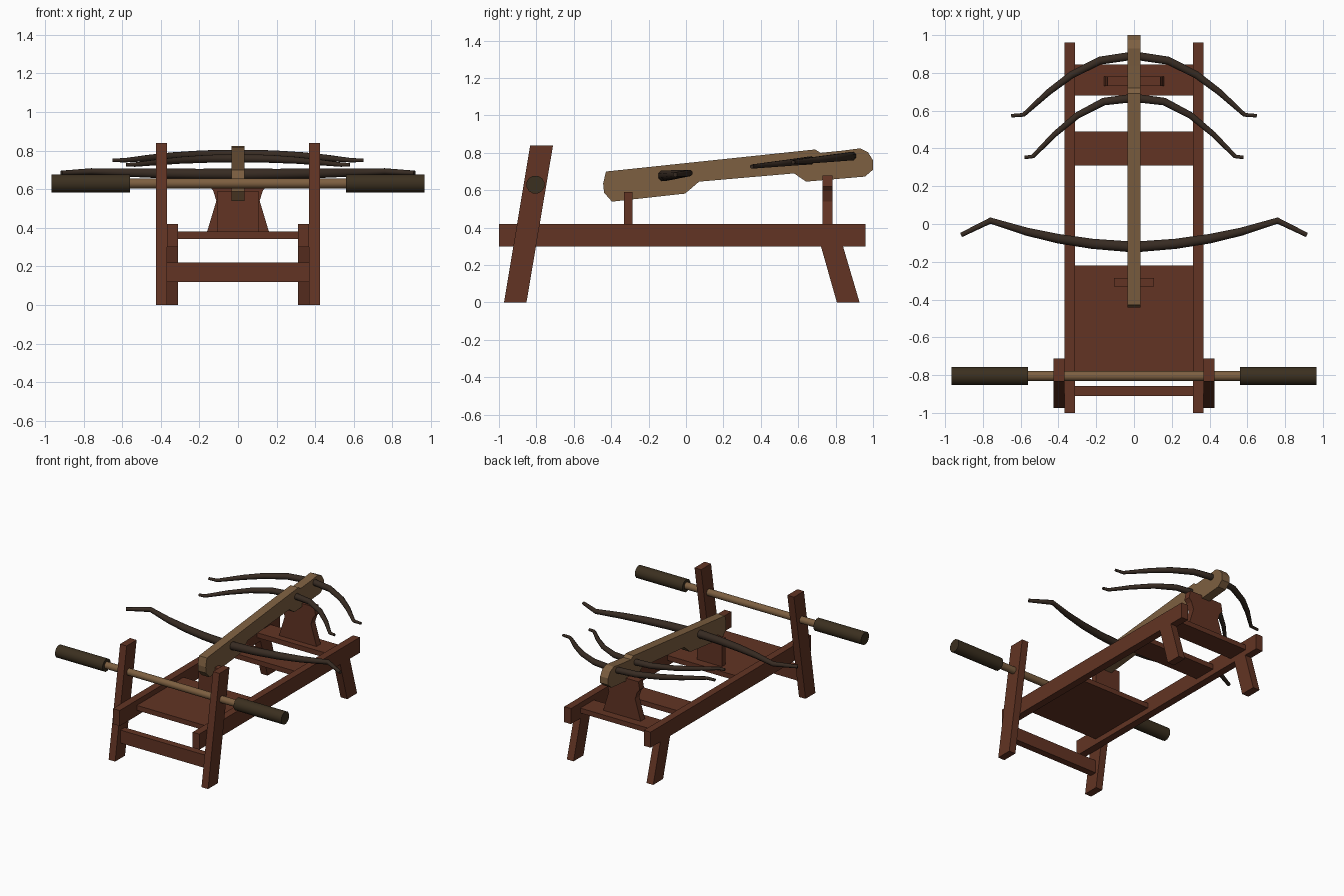
import bpy, bmesh, math
from mathutils import Vector

if "Cube" in bpy.data.objects:
    bpy.data.objects.remove(bpy.data.objects["Cube"])


def material(name, rgb):
    m = bpy.data.materials.new(name)
    m.diffuse_color = (*rgb, 1)
    m.use_nodes = True
    m.node_tree.nodes["Principled BSDF"].inputs["Base Color"].default_value = m.diffuse_color
    return m


FRAME = material("red brown wood", (0.122, 0.034, 0.017))
STOCK = material("pale wood", (0.205, 0.115, 0.052))
BOW = material("dark bow wood", (0.038, 0.024, 0.016))
GRIP = material("dark grip", (0.044, 0.029, 0.014))


def finish(name, bm, mat, smooth=False):
    bmesh.ops.recalc_face_normals(bm, faces=bm.faces)
    me = bpy.data.meshes.new(name)
    bm.to_mesh(me)
    bm.free()
    me.materials.append(mat)
    ob = bpy.data.objects.new(name, me)
    bpy.context.collection.objects.link(ob)
    if smooth:
        bpy.context.view_layer.objects.active = ob
        ob.select_set(True)
        bpy.ops.object.shade_smooth_by_angle(angle=math.radians(50))
        ob.select_set(False)
    return ob


def prism(name, pts, lo, hi, axis, mat):
    """Extrude a 2D outline along x (outline is y,z) or y (outline is x,z)."""
    bm = bmesh.new()

    def place(p, d):
        return (d, p[0], p[1]) if axis == 'x' else (p[0], d, p[1])
    a = [bm.verts.new(place(p, lo)) for p in pts]
    b = [bm.verts.new(place(p, hi)) for p in pts]
    bm.faces.new(a)
    bm.faces.new(b[::-1])
    for i in range(len(pts)):
        j = (i + 1) % len(pts)
        bm.faces.new((a[i], a[j], b[j], b[i]))
    return finish(name, bm, mat)


def box(name, x, y, z, mat):
    return prism(name, [(y[0], z[0]), (y[1], z[0]), (y[1], z[1]), (y[0], z[1])],
                 x[0], x[1], 'x', mat)


def sweep(name, path, radii, mat, sides=8):
    """Round tube through points, one radius per point."""
    bm = bmesh.new()
    pts = [Vector(p) for p in path]
    rings = []
    for i, p in enumerate(pts):
        t = (pts[min(i + 1, len(pts) - 1)] - pts[max(i - 1, 0)]).normalized()
        side = t.cross(Vector((0, 0, 1))).normalized()
        up = side.cross(t)
        rings.append([bm.verts.new(p + radii[i] * (math.cos(a) * side + math.sin(a) * up))
                      for a in (2 * math.pi * (k + 0.5) / sides for k in range(sides))])
    for r, s in zip(rings, rings[1:]):
        for k in range(sides):
            n = (k + 1) % sides
            bm.faces.new((r[k], r[n], s[n], s[k]))
    bm.faces.new(rings[0])
    bm.faces.new(rings[-1][::-1])
    return finish(name, bm, mat, True)


# Side rails, slanted front posts and splayed back legs
for s, side in ((1, "right"), (-1, "left")):
    inner = (0.312 * s, 0.369 * s)
    box("rail_" + side, inner, (-1.0, 0.96), (0.30, 0.42), FRAME)
    prism("front_post_" + side, [(-0.973, 0), (-0.853, 0), (-0.711, 0.84), (-0.833, 0.84)],
          0.369 * s, 0.425 * s, 'x', FRAME)
    prism("back_leg_" + side, [(0.807, 0), (0.928, 0), (0.838, 0.305), (0.72, 0.305)],
          *inner, 'x', FRAME)
    # Grips on the winding bar
    sweep("grip_" + side, [(0.56 * s, -0.805, 0.63), (0.967 * s, -0.805, 0.63)],
          [0.049, 0.049], GRIP, 12)

# Cross pieces between the rails
box("front_crossbar", (-0.37, 0.37), (-0.91, -0.857), (0.12, 0.22), FRAME)
for name, y in (("deck", (-0.79, -0.22)), ("middle_plank", (0.31, 0.49)),
                ("back_plank", (0.68, 0.845))):
    box(name, (-0.315, 0.315), y, (0.342, 0.38), FRAME)

# Winding bar
sweep("winding_bar", [(-0.57, -0.805, 0.63), (0.57, -0.805, 0.63)], [0.027, 0.027], STOCK, 12)

# Stands holding the stock
box("front_stand", (-0.107, 0.107), (-0.332, -0.286), (0.37, 0.59), FRAME)
half = [(0.163, 0.37), (0.112, 0.54), (0.13, 0.595), (0.152, 0.62), (0.14, 0.68)]
prism("back_stand", half + [(-x, z) for x, z in half[::-1]], 0.73, 0.782, 'y', FRAME)

# Long stock, side profile in y and z
prism("stock", [(-0.443, 0.635), (-0.428, 0.70), (0.69, 0.818), (0.72, 0.80), (0.84, 0.812),
                (0.93, 0.824), (0.973, 0.803), (1.0, 0.76), (1.0, 0.71), (0.957, 0.673),
                (0.642, 0.646), (0.578, 0.69), (0.07, 0.646), (-0.005, 0.582),
                (-0.396, 0.539), (-0.438, 0.587)], -0.034, 0.034, 'x', STOCK)

# Bows: half paths (x, y, radius), mirrored, lying in the tilted plane of the stock
BOWS = {
    "back_bow": [(0, 0.892, .024), (0.18, 0.865, .023), (0.33, 0.79, .021), (0.45, 0.70, .018),
                 (0.585, 0.578, .012), (0.65, 0.573, .010)],
    "middle_bow": [(0, 0.668, .024), (0.16, 0.648, .022), (0.30, 0.575, .019),
                   (0.42, 0.475, .016), (0.535, 0.358, .012), (0.58, 0.352, .010)],
    "front_bow": [(0, -0.122, .031), (0.22, -0.105, .029), (0.40, -0.078, .027),
                  (0.57, -0.04, .023), (0.76, 0.018, .018), (0.915, -0.058, .013)],
}
for name, h in BOWS.items():
    full = [(-x, y, r) for x, y, r in h[:0:-1]] + h
    sweep(name, [(x, y, 0.69 + 0.104 * y) for x, y, r in full], [r for _, _, r in full], BOW)
